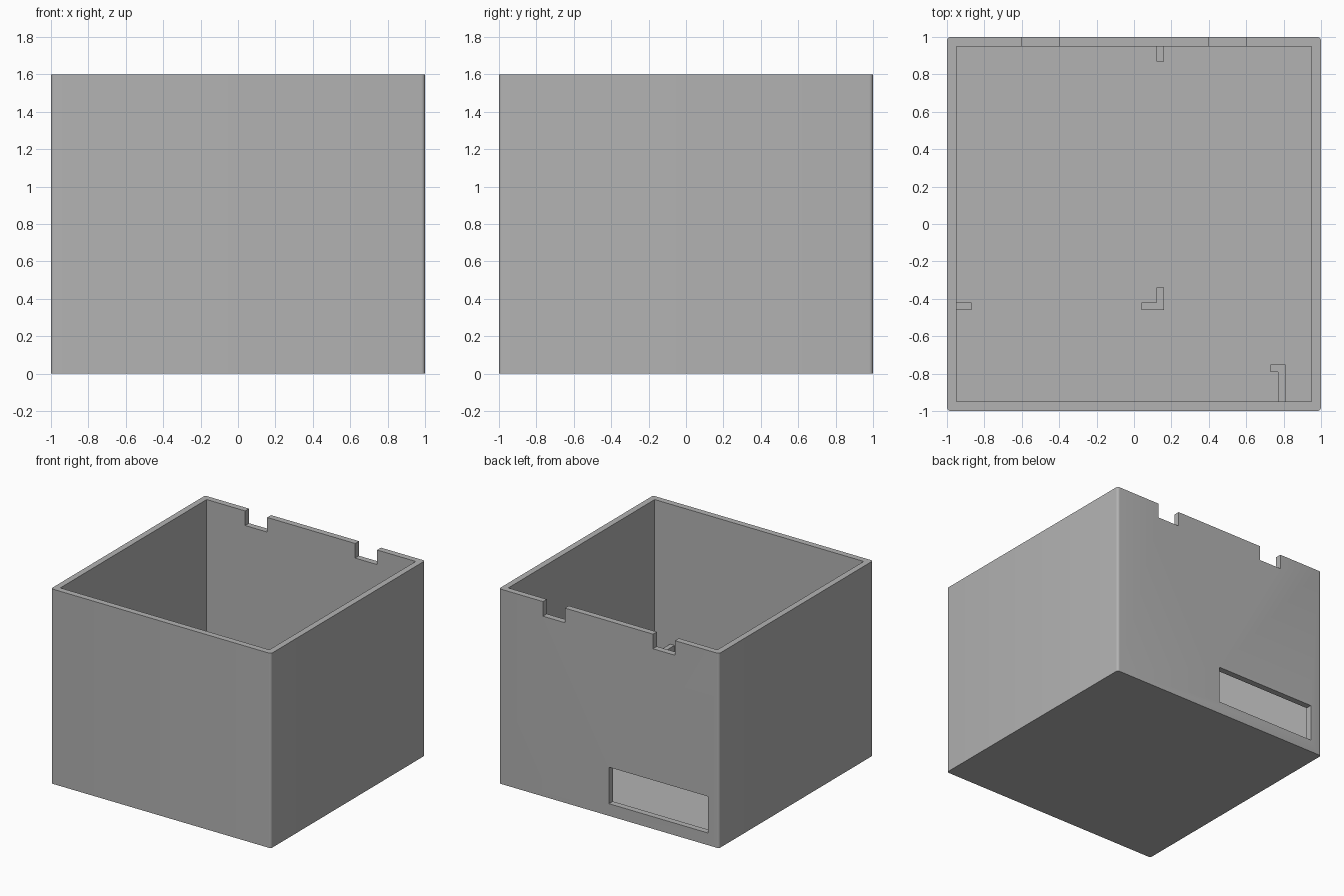
import bpy
import bmesh
from mathutils import Vector

if "Cube" in bpy.data.objects:
    bpy.data.objects.remove(bpy.data.objects["Cube"], do_unlink=True)

HEIGHT = 1.6
WALL = 0.05
FLOOR = 0.05
RIB_TOP = 0.45
INNER = 1 - WALL

grey = bpy.data.materials.new("plain_grey")
grey.use_nodes = True
grey.diffuse_color = (0.45, 0.45, 0.45, 1)
grey.node_tree.nodes["Principled BSDF"].inputs["Base Color"].default_value = grey.diffuse_color


def prism(name, outline, z0, z1, corner=0):
    """Extrude a flat outline upwards, optionally rounding its upright edges."""
    bm = bmesh.new()
    face = bm.faces.new([bm.verts.new((x, y, z0)) for x, y in outline])
    top = bmesh.ops.extrude_face_region(bm, geom=[face])["geom"]
    bmesh.ops.translate(bm, vec=Vector((0, 0, z1 - z0)),
                        verts=[v for v in top if isinstance(v, bmesh.types.BMVert)])
    if corner:
        upright = [e for e in bm.edges if abs(e.verts[0].co.z - e.verts[1].co.z) > 0.1]
        bmesh.ops.bevel(bm, geom=upright, offset=corner, segments=6,
                        profile=0.5, affect='EDGES')
    bmesh.ops.recalc_face_normals(bm, faces=bm.faces[:])
    mesh = bpy.data.meshes.new(name)
    bm.to_mesh(mesh)
    bm.free()
    mesh.materials.append(grey)
    obj = bpy.data.objects.new(name, mesh)
    bpy.context.collection.objects.link(obj)
    return obj


def box(name, x0, x1, y0, y1, z0, z1, corner=0):
    return prism(name, [(x0, y0), (x1, y0), (x1, y1), (x0, y1)], z0, z1, corner)


def cut(target, cutter):
    """Subtract the cutter from the target, then discard the cutter."""
    cutter.hide_render = True
    mod = target.modifiers.new("cut", 'BOOLEAN')
    mod.operation = 'DIFFERENCE'
    mod.solver = 'EXACT'
    mod.object = cutter
    bpy.context.view_layer.objects.active = target
    bpy.ops.object.modifier_apply(modifier=mod.name)
    bpy.data.objects.remove(cutter, do_unlink=True)


# Open-topped case with softly rounded upright corners
case = box("case", -1, 1, -1, 1, 0, HEIGHT, corner=0.02)
cut(case, box("cavity", -INNER, INNER, -INNER, INNER, FLOOR, HEIGHT + 0.2))

# Two notches in the rim of the back wall
for side in (-1, 1):
    cut(case, box("notch", side * 0.5 - 0.1, side * 0.5 + 0.1,
                  0.9, 1.1, HEIGHT - 0.12, HEIGHT + 0.2))

# Wide slot low in the back wall
cut(case, box("slot", -0.9, 0, 0.9, 1.1, 0.1, 0.4))

bpy.ops.object.select_all(action='DESELECT')
case.select_set(True)
bpy.context.view_layer.objects.active = case
bpy.ops.object.shade_smooth_by_angle(angle=0.6)

# Upright ribs on the floor
box("back_rib", 0.12, 0.16, 0.87, INNER, FLOOR, RIB_TOP)
box("side_rib", -INNER, -0.87, -0.46, -0.42, FLOOR, RIB_TOP)
prism("middle_corner_rib",
      [(0.04, -0.46), (0.16, -0.46), (0.16, -0.34),
       (0.12, -0.34), (0.12, -0.42), (0.04, -0.42)], FLOOR, RIB_TOP)
prism("front_hook_rib",
      [(0.77, -INNER), (0.81, -INNER), (0.81, -0.75),
       (0.73, -0.75), (0.73, -0.79), (0.77, -0.79)], FLOOR, RIB_TOP)
